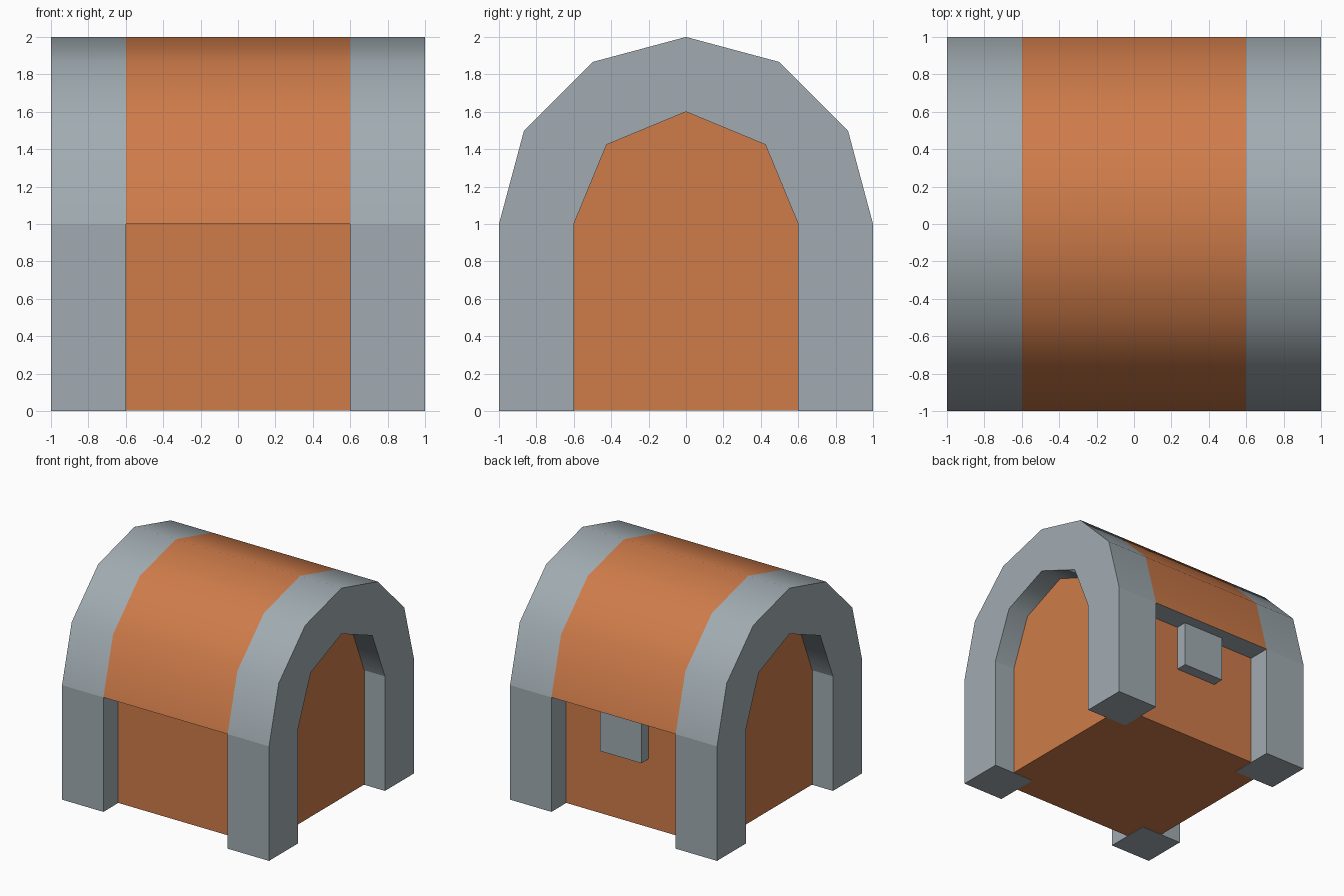
import bpy, bmesh, math

if "Cube" in bpy.data.objects:
    bpy.data.objects.remove(bpy.data.objects["Cube"])


def material(name, rgb):
    m = bpy.data.materials.new(name)
    m.diffuse_color = (*rgb, 1)
    m.use_nodes = True
    m.node_tree.nodes["Principled BSDF"].inputs["Base Color"].default_value = m.diffuse_color
    return m


grey = material("stone grey", (0.355, 0.41, 0.44))
orange = material("warm orange", (0.62, 0.20, 0.068))


def extrude_profile(name, profile, xs, mats):
    """Sweep a closed (y, z) profile along x through the stations xs."""
    bm = bmesh.new()
    rings = [[bm.verts.new((x, y, z)) for y, z in profile] for x in xs]
    n = len(profile)
    for a, b in zip(rings, rings[1:]):
        for i in range(n):
            j = (i + 1) % n
            bm.faces.new((a[i], a[j], b[j], b[i]))
    bm.faces.new(rings[0])
    bm.faces.new(rings[-1])
    bmesh.ops.recalc_face_normals(bm, faces=bm.faces)
    me = bpy.data.meshes.new(name)
    bm.to_mesh(me)
    bm.free()
    for m in mats:
        me.materials.append(m)
    ob = bpy.data.objects.new(name, me)
    bpy.context.collection.objects.link(ob)
    return ob


def box(name, x0, x1, y0, y1, z0, z1, mat):
    return extrude_profile(name, [(y0, z0), (y1, z0), (y1, z1), (y0, z1)], (x0, x1), [mat])


def arc(radius, steps):
    """Half circle of points around y=0, z=1, from +y to -y."""
    return [(radius * math.cos(math.pi * i / steps), 1 + radius * math.sin(math.pi * i / steps))
            for i in range(steps + 1)]


# Arched roof with a hollow underside; the outer middle band is orange
outer, inner = arc(1.0, 6), arc(0.6, 4)
roof = extrude_profile("arched_roof", outer + inner[::-1], (-1, -0.6, 0.6, 1), [grey, orange])
for p in roof.data.polygons:
    p.use_smooth = True
    if abs(p.center.x) < 0.5 and p.normal.z > 0.1:
        p.material_index = 1
roof.data.set_sharp_from_angle(angle=math.radians(50))

# Recessed body, filling the arch; base a hair above the feet
extrude_profile("body", [(0.8, 0.003), (0.8, 1)] + inner + [(-0.8, 1), (-0.8, 0.003)],
                (-0.8, 0.8), [orange])

# Four corner legs
for sx, side in ((-1, "left"), (1, "right")):
    for sy, end in ((-1, "front"), (1, "back")):
        x, y = 0.8 * sx, 0.8 * sy
        box(f"{end}_{side}_leg", x - 0.2, x + 0.2, y - 0.2, y + 0.2, 0, 1, grey)

# Block under the eave on the back wall
box("back_block", -0.2, 0.2, 0.78, 0.9, 0.6, 1, grey)
